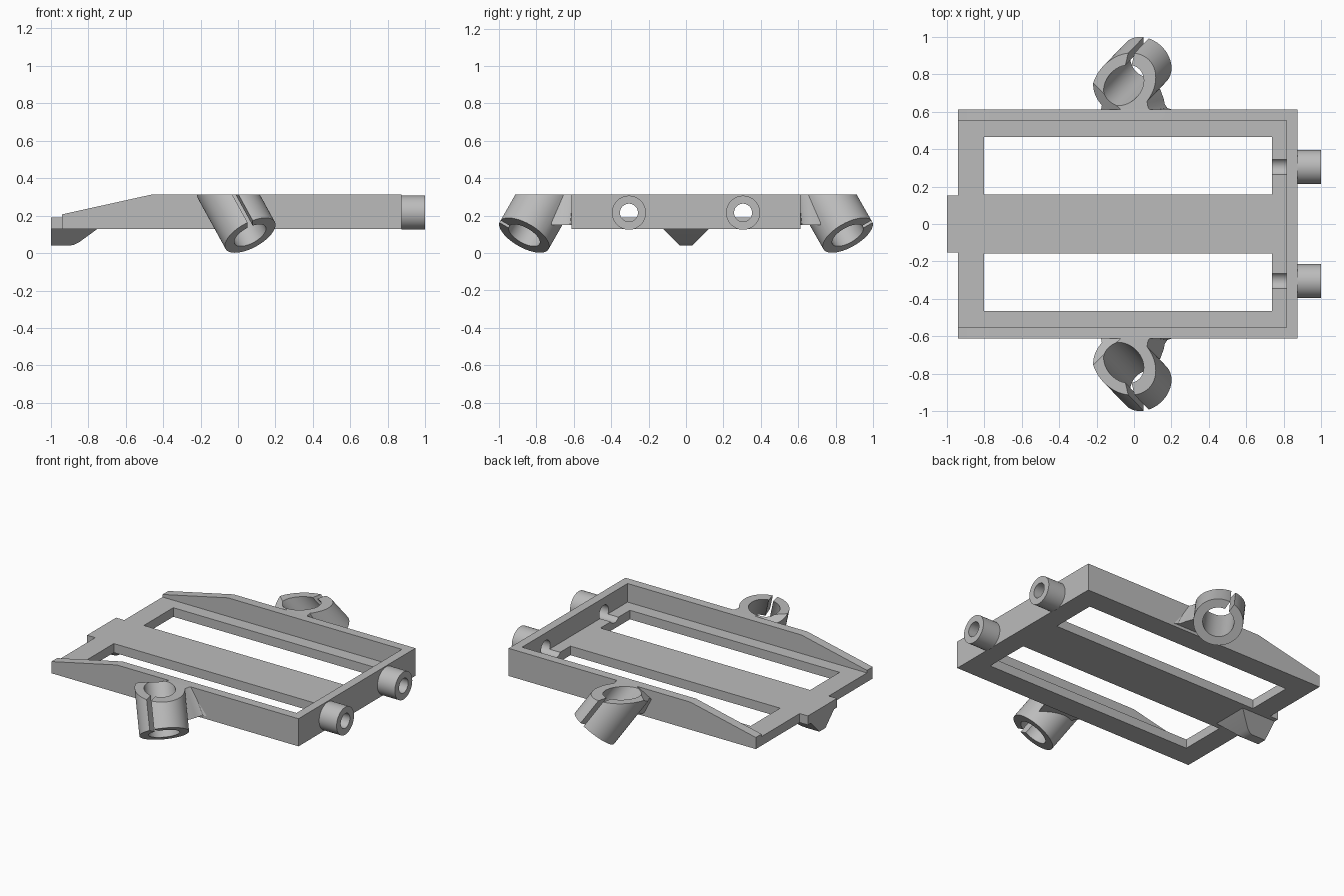
import bpy, bmesh, math
from mathutils import Vector

if "Cube" in bpy.data.objects:
    bpy.data.objects.remove(bpy.data.objects["Cube"])

grey = bpy.data.materials.new("plain grey")
grey.use_nodes = True
grey.diffuse_color = (0.5, 0.5, 0.5, 1)
grey.node_tree.nodes["Principled BSDF"].inputs["Base Color"].default_value = (0.5, 0.5, 0.5, 1)


def finish(name, bm):
    bmesh.ops.recalc_face_normals(bm, faces=bm.faces)
    mesh = bpy.data.meshes.new(name)
    bm.to_mesh(mesh)
    bm.free()
    mesh.materials.append(grey)
    obj = bpy.data.objects.new(name, mesh)
    bpy.context.collection.objects.link(obj)
    return obj


def prism(name, points, sweep, planes=()):
    """Extrude a polygon along a vector, then trim by (point, normal) planes."""
    bm = bmesh.new()
    face = bm.faces.new([bm.verts.new(p) for p in points])
    new = bmesh.ops.extrude_face_region(bm, geom=[face])["geom"]
    verts = [v for v in new if isinstance(v, bmesh.types.BMVert)]
    bmesh.ops.translate(bm, vec=Vector(sweep), verts=verts)
    bmesh.ops.recalc_face_normals(bm, faces=bm.faces)
    for co, no in planes:
        geom = bm.verts[:] + bm.edges[:] + bm.faces[:]
        cut = bmesh.ops.bisect_plane(bm, geom=geom, plane_co=co, plane_no=no, clear_outer=True)
        edges = [e for e in cut["geom_cut"] if isinstance(e, bmesh.types.BMEdge)]
        if edges:
            bmesh.ops.contextual_create(bm, geom=edges)
    return finish(name, bm)


def box(name, x, y, z):
    pts = [(x[0], y[0], z[0]), (x[1], y[0], z[0]), (x[1], y[1], z[0]), (x[0], y[1], z[0])]
    return prism(name, pts, (0, 0, z[1] - z[0]))


def rod(name, start, sweep, radius, planes=(), sides=64):
    q = Vector(sweep).to_track_quat('Z', 'Y')
    ring = [Vector(start) + q @ Vector((radius * math.cos(a), radius * math.sin(a), 0))
            for a in (2 * math.pi * i / sides for i in range(sides))]
    return prism(name, ring, sweep, planes)


def combine(obj, other, operation='DIFFERENCE'):
    mod = obj.modifiers.new("combine", 'BOOLEAN')
    mod.operation = operation
    mod.solver = 'EXACT'
    mod.object = other
    bpy.context.view_layer.objects.active = obj
    bpy.ops.object.modifier_apply(modifier=mod.name)
    bpy.data.objects.remove(other)


def smooth(obj):
    bpy.ops.object.select_all(action='DESELECT')
    obj.select_set(True)
    bpy.context.view_layer.objects.active = obj
    bpy.ops.object.shade_smooth_by_angle(angle=math.radians(30))


BASE, FLOOR, TOP = 0.13, 0.19, 0.313
SIDE = 0.612

# Tray with sloped side walls, open at one end
side = [(-0.94, BASE), (0.872, BASE), (0.872, TOP), (-0.46, TOP), (-0.94, 0.207)]
tray = prism("tray", [(x, -SIDE, z) for x, z in side], (0, 2 * SIDE, 0))
combine(tray, box("cutter", (-1.2, 0.815), (-0.552, 0.552), (FLOOR, 0.5)))
for s in (-1, 1):
    combine(tray, box("cutter", (-0.8, 0.737), sorted((s * 0.157, s * 0.465)), (0, 0.5)))
combine(tray, box("end_tab", (-1, -0.9), (-0.152, 0.152), (BASE, FLOOR)), 'UNION')

# Hollow pegs on the closed end, bored through the wall
for s, label in ((-1, "right"), (1, "left")):
    peg = rod(label + "_peg", (0.872, s * 0.305, 0.216), (0.128, 0, 0), 0.091)
    for part in (peg, tray):
        combine(part, rod("cutter", (0.7, s * 0.305, 0.216), (0.4, 0, 0), 0.048))
    smooth(peg)
smooth(tray)

# Tapered keel under the open end, with a rounded nose
nose = [(-1, BASE), (-1, 0.04), (-0.9, 0.04), (-0.875, 0.045), (-0.85, 0.057), (-0.75, BASE)]
keel = prism("keel", [(x, -0.2, z) for x, z in nose], (0, 0.4, 0))
wedge = [(-0.122, BASE), (0.122, BASE), (0.032, 0.04), (-0.032, 0.04)]
combine(keel, prism("cutter", [(-1.1, y, z) for y, z in wedge], (0.5, 0, 0)), 'INTERSECT')
smooth(keel)

# Slanted split clips on both long sides
for s, label in ((-1, "right"), (1, "left")):
    foot = Vector((0.065, s * 0.865, 0.095))
    up = Vector((-0.55, -s * 0.57, 1)).normalized()
    cap = foot + up * 0.343
    trims = [((0, 0, TOP), (0, 0, 1)), ((0, s * 0.59, 0), (0, -s, 0))]
    clip = rod(label + "_clip", foot, up * 0.343, 0.15, trims)

    # Flared neck joining the clip to the wall
    outline = [(-0.13, 0.59), (0.2, 0.59), (0.2, 0.612), (0.178, 0.62), (0.164, 0.64),
               (0.16, 0.665), (0.14, 0.72), (-0.05, 0.72), (-0.11, 0.64)]
    neck = prism("neck", [(x, s * y, 0.15) for x, y in outline], (-0.11, -s * 0.02, 0.2),
                 trims + [(cap, up)])
    combine(clip, neck, 'UNION')

    # Bore and slot
    combine(clip, rod("cutter", foot - up * 0.1, up * 0.7, 0.094))
    out = Vector((0, s, 0.57)).normalized()
    across = up.cross(out).normalized() * 0.015
    start = foot - up * 0.1
    far = out * 0.3
    slot = [start - across, start + across, start + across + far, start - across + far]
    combine(clip, prism("cutter", slot, up * 0.7))
    smooth(clip)
